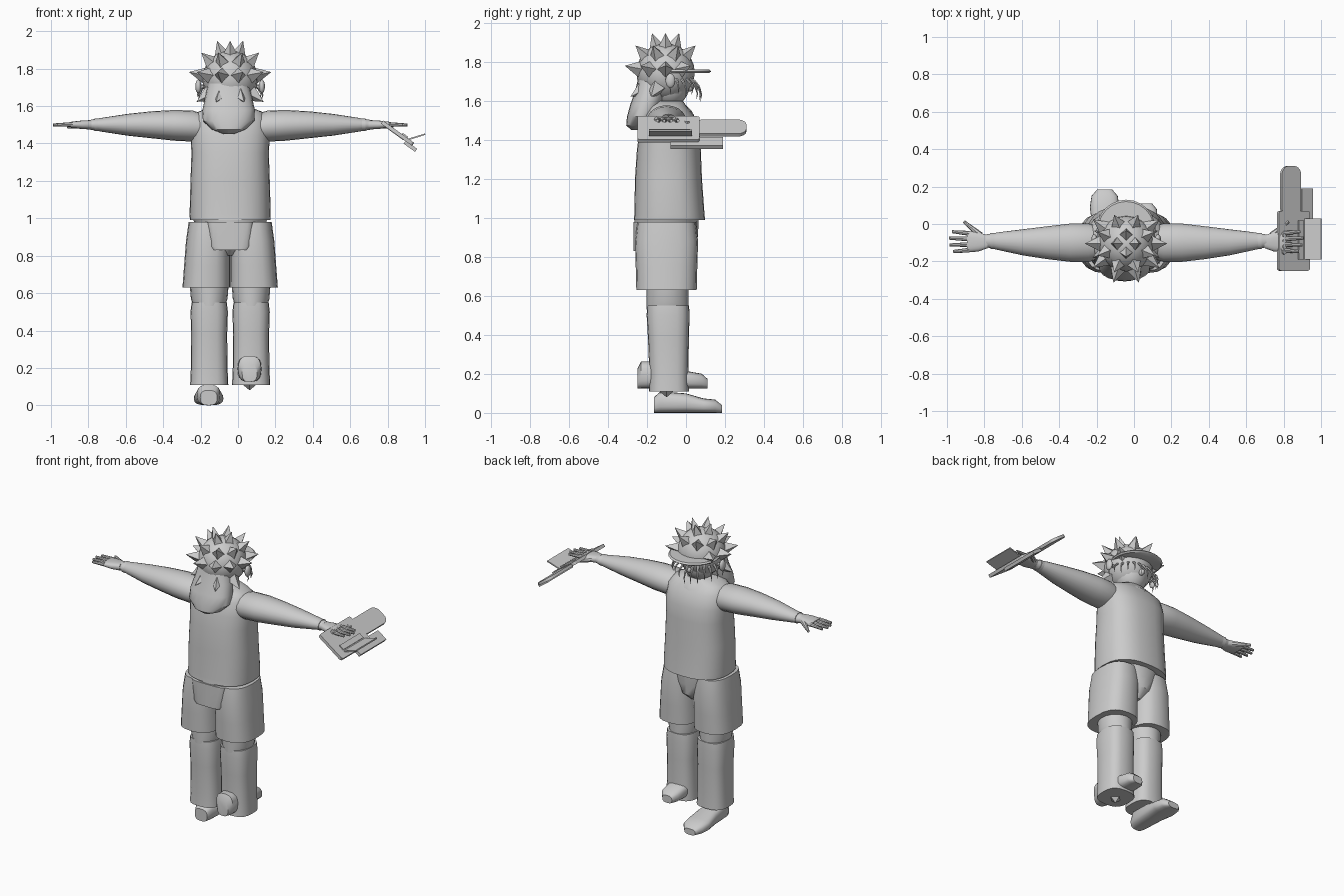
import bpy, bmesh, math, random
from mathutils import Vector, Matrix

cube = bpy.data.objects.get("Cube")
if cube:
    bpy.data.objects.remove(cube, do_unlink=True)

random.seed(4)
MID = -0.042          # body centre line in x
DEPTH = -0.095        # body centre line in y
TILT = 0.62           # slope of the hand-held device
parts = []

grey = bpy.data.materials.new("plain grey")
grey.use_nodes = True
GREY = (0.6, 0.6, 0.6, 1)
grey.diffuse_color = GREY
grey.node_tree.nodes["Principled BSDF"].inputs["Base Color"].default_value = GREY


def finish(name, bm):
    bmesh.ops.recalc_face_normals(bm, faces=bm.faces)
    mesh = bpy.data.meshes.new(name)
    bm.to_mesh(mesh)
    bm.free()
    mesh.materials.append(grey)
    obj = bpy.data.objects.new(name, mesh)
    bpy.context.collection.objects.link(obj)
    parts.append(obj)
    return obj


def loft(name, rings, axis="z", sides=20, power=2.0):
    """Skin rings (x, y, z, radius a, radius b) lying across an axis."""
    bm = bmesh.new()
    loops = []
    for x, y, z, a, b in rings:
        loop = []
        for i in range(sides):
            t = math.tau * i / sides
            c, s = math.cos(t), math.sin(t)
            u = a * math.copysign(abs(c) ** (2 / power), c)
            v = b * math.copysign(abs(s) ** (2 / power), s)
            offset = {"x": (0, u, v), "y": (u, 0, v), "z": (u, v, 0)}[axis]
            loop.append(bm.verts.new(Vector((x, y, z)) + Vector(offset)))
        loops.append(loop)
    for low, high in zip(loops, loops[1:]):
        for i in range(sides):
            j = (i + 1) % sides
            bm.faces.new((low[i], low[j], high[j], high[i]))
    bm.faces.new(loops[0])
    bm.faces.new(loops[-1])
    return finish(name, bm)


def ball(name, centre, radii):
    bm = bmesh.new()
    bmesh.ops.create_uvsphere(bm, u_segments=20, v_segments=12, radius=1)
    bm.transform(Matrix.Translation(centre) @ Matrix.Diagonal((*radii, 1)))
    return finish(name, bm)


def slab(name, centre, size, tilt=TILT, corner=0):
    """Thin box turned about y, with optional rounded upright corners."""
    bm = bmesh.new()
    bmesh.ops.create_cube(bm, size=1)
    bm.transform(Matrix.Diagonal((*size, 1)))
    if corner:
        upright = [e for e in bm.edges
                   if abs(e.verts[0].co.z - e.verts[1].co.z) > size[2] / 2]
        bmesh.ops.bevel(bm, geom=upright, offset=corner, segments=5,
                        profile=0.5, affect="EDGES")
    bm.transform(Matrix.Translation(centre) @ Matrix.Rotation(tilt, 4, "Y"))
    return finish(name, bm)


def cone(name, base, direction, length, radius, sides=4, tip=0.0):
    bm = bmesh.new()
    bmesh.ops.create_cone(bm, cap_ends=True, segments=sides, radius1=radius,
                          radius2=tip, depth=length)
    d = Vector(direction).normalized()
    turn = d.to_track_quat("Z", "Y").to_matrix().to_4x4()
    bm.transform(Matrix.Translation(Vector(base) + d * length / 2) @ turn)
    return finish(name, bm)


# Shirt and pelvis
loft("shirt", [(MID, y, z, a, b) for y, z, a, b in (
    (-0.085, 0.99, 0.215, 0.183), (-0.085, 1.02, 0.217, 0.18),
    (-0.09, 1.2, 0.212, 0.172), (-0.088, 1.35, 0.207, 0.164),
    (-0.085, 1.44, 0.212, 0.155), (-0.09, 1.53, 0.203, 0.13),
    (-0.095, 1.57, 0.17, 0.1), (-0.095, 1.6, 0.09, 0.08))], sides=28, power=2.5)
loft("pelvis", [(MID, -0.1, z, a, b) for z, a, b in (
    (0.8, 0.03, 0.1), (0.85, 0.1, 0.155), (0.92, 0.17, 0.162), (1.0, 0.2, 0.165))])
loft("back_flap", [(MID, -0.22, z, a, 0.05) for z, a in (
    (0.83, 0.095), (0.85, 0.112), (0.98, 0.125))], power=4)

# Shorts, trouser legs and knees
for side, word in ((-1, "right"), (1, "left")):
    loft(word + "_shorts", [(MID + side * x, -0.1, z, a, b) for x, z, a, b in (
        (0.127, 0.63, 0.128, 0.155), (0.123, 0.75, 0.123, 0.158),
        (0.118, 0.88, 0.118, 0.162), (0.11, 0.98, 0.112, 0.15))], power=2.6)
    leg = MID + side * 0.112
    loft(word + "_knee", [(leg, -0.095, z, a, 0.108) for z, a in (
        (0.53, 0.085), (0.57, 0.098), (0.66, 0.105))])
    loft(word + "_trouser", [(leg, y, z, a, b) for y, z, a, b in (
        (-0.088, 0.11, 0.102, 0.103), (-0.088, 0.2, 0.098, 0.1),
        (-0.09, 0.38, 0.096, 0.105), (-0.092, 0.5, 0.1, 0.11),
        (-0.092, 0.55, 0.094, 0.108))], power=2.8)

# Planted shoe and raised shoe
loft("right_shoe", [(-0.157, y, h, a, h) for y, h, a in (
    (-0.165, 0.04, 0.045), (-0.13, 0.055, 0.062), (0, 0.05, 0.068),
    (0.09, 0.037, 0.079), (0.15, 0.034, 0.07), (0.185, 0.02, 0.04))],
    axis="y", power=2.8)
loft("left_shoe", [(0.062, y, 0.125 + h, a, h) for y, h, a in (
    (-0.25, 0.05, 0.04), (-0.23, 0.07, 0.06), (-0.15, 0.07, 0.065),
    (0, 0.045, 0.068), (0.08, 0.038, 0.06), (0.11, 0.025, 0.035))],
    axis="y", power=2.8)
cone("left_sole_point", (0.062, -0.1, 0.13), (0, 0, -1), 0.05, 0.06)

# Arms, cuffs, palms and fingers
for side, word in ((-1, "right"), (1, "left")):
    loft(word + "_arm", [(MID + side * x, y, z, a, b) for x, y, z, a, b in (
        (0.13, -0.1, 1.485, 0.08, 0.07), (0.2, -0.1, 1.493, 0.103, 0.083),
        (0.3, -0.1, 1.497, 0.102, 0.082), (0.42, -0.1, 1.5, 0.088, 0.072),
        (0.55, -0.098, 1.5, 0.07, 0.058), (0.68, -0.092, 1.5, 0.048, 0.038),
        (0.75, -0.09, 1.5, 0.034, 0.026))], axis="x")
    loft(word + "_cuff", [(MID + side * x, -0.091, 1.5, 0.043, 0.034)
                          for x in (0.7, 0.725)], axis="x")
    loft(word + "_palm", [(MID + side * x, -0.095, 1.5, a, b) for x, a, b in (
        (0.74, 0.034, 0.025), (0.79, 0.052, 0.023), (0.85, 0.057, 0.016))],
        axis="x", power=2.6)
    for k, reach in enumerate((0.092, 0.108, 0.104, 0.085)):
        y = -0.05 - 0.03 * k
        cone(word + "_finger", (MID + side * 0.84, y, 1.502),
             (side, 0.1 - 0.06 * k, -0.03), reach, 0.013, 8, 0.008)
    cone(word + "_thumb", (MID + side * 0.78, -0.06, 1.498),
         (side * 0.09, 0.075, -0.01), 0.115, 0.018, 8, 0.008)

# Neck, collar, hood, head and ears
loft("neck", [(MID, -0.09, z, 0.065, 0.065) for z in (1.55, 1.66)])
loft("collar", [(MID, -0.085, z, a, b) for z, a, b in (
    (1.52, 0.13, 0.125), (1.55, 0.125, 0.115), (1.585, 0.085, 0.08))])
loft("hood", [(MID - 0.008, y, z, a, b) for y, z, a, b in (
    (-0.25, 1.452, 0.03, 0.03), (-0.235, 1.475, 0.09, 0.072),
    (-0.225, 1.52, 0.138, 0.078), (-0.205, 1.58, 0.14, 0.082),
    (-0.18, 1.65, 0.125, 0.082), (-0.165, 1.72, 0.11, 0.08))], power=2.3)
ball("head", (MID, -0.085, 1.69), (0.105, 0.105, 0.12))
ball("nose", (MID, 0.018, 1.672), (0.018, 0.024, 0.022))
for side in (-1, 1):
    ball("ear", (MID + side * 0.17, -0.08, 1.705), (0.016, 0.025, 0.037))
    cone("ear_stem", (MID + side * 0.09, -0.08, 1.705), (side, 0, 0), 0.08, 0.012, 6, 0.01)

# Spiked cap with a flat visor
CAP = Vector((MID, -0.105, 1.735))
ball("cap", CAP + Vector((0, 0, 0.012)), (0.148, 0.15, 0.15))
loft("visor", [(MID, -0.03, z, a, b) for z, a, b in (
    (1.745, 0.15, 0.15), (1.753, 0.158, 0.16), (1.762, 0.15, 0.15))], sides=24)
for elevation, count, shift in ((-30, 8, 0.5), (12, 10, 0), (42, 8, 0.5), (72, 4, 0)):
    for k in range(count):
        turn = math.tau * (k + shift) / count
        lift = math.radians(elevation)
        d = Vector((math.cos(turn) * math.cos(lift),
                    math.sin(turn) * math.cos(lift), math.sin(lift)))
        if (elevation < 0 and d.y > 0.1) or (elevation == 12 and d.y > 0.7):
            continue
        cone("cap_spike", CAP + d * 0.125, d, 0.1, 0.05)

# Loose hair strands around the face
for k in range(13):
    turn = math.radians(5 + 170 * k / 12)
    out = Vector((math.cos(turn), math.sin(turn), 0))
    drop = random.uniform(0.09, 0.14)
    rings = []
    for step in range(5):
        t = step / 4
        p = CAP + out * (0.105 + 0.07 * math.sin(t * 2)) + Vector((0, 0.01, -drop * t))
        rings.append((*p, 0.011 * (1 - t) + 0.001, 0.011 * (1 - t) + 0.001))
    loft("hair_strand", rings, sides=6)

# Device held in the left hand
slab("device_plate", (0.853, -0.09, 1.455), (0.205, 0.32, 0.02), corner=0.015)
slab("device_arm", (0.837, 0.175, 1.462), (0.125, 0.27, 0.018), corner=0.045)
slab("device_tray", (0.922, 0.055, 1.385), (0.075, 0.27, 0.02))
slab("device_fin", (0.953, -0.08, 1.435), (0.1, 0.22, 0.008), tilt=-0.3)
slab("device_slot", (0.892, -0.085, 1.441), (0.035, 0.21, 0.012))
normal = Vector((math.sin(TILT), 0, math.cos(TILT)))
for k in range(4):
    cone("device_button", (0.795, -0.15 + 0.03 * k, 1.497), normal, 0.02, 0.014, 12, 0.012)

# Smooth shading that keeps hard edges
bpy.ops.object.select_all(action="DESELECT")
for obj in parts:
    obj.select_set(True)
bpy.context.view_layer.objects.active = parts[0]
bpy.ops.object.shade_smooth_by_angle(angle=math.radians(40))
